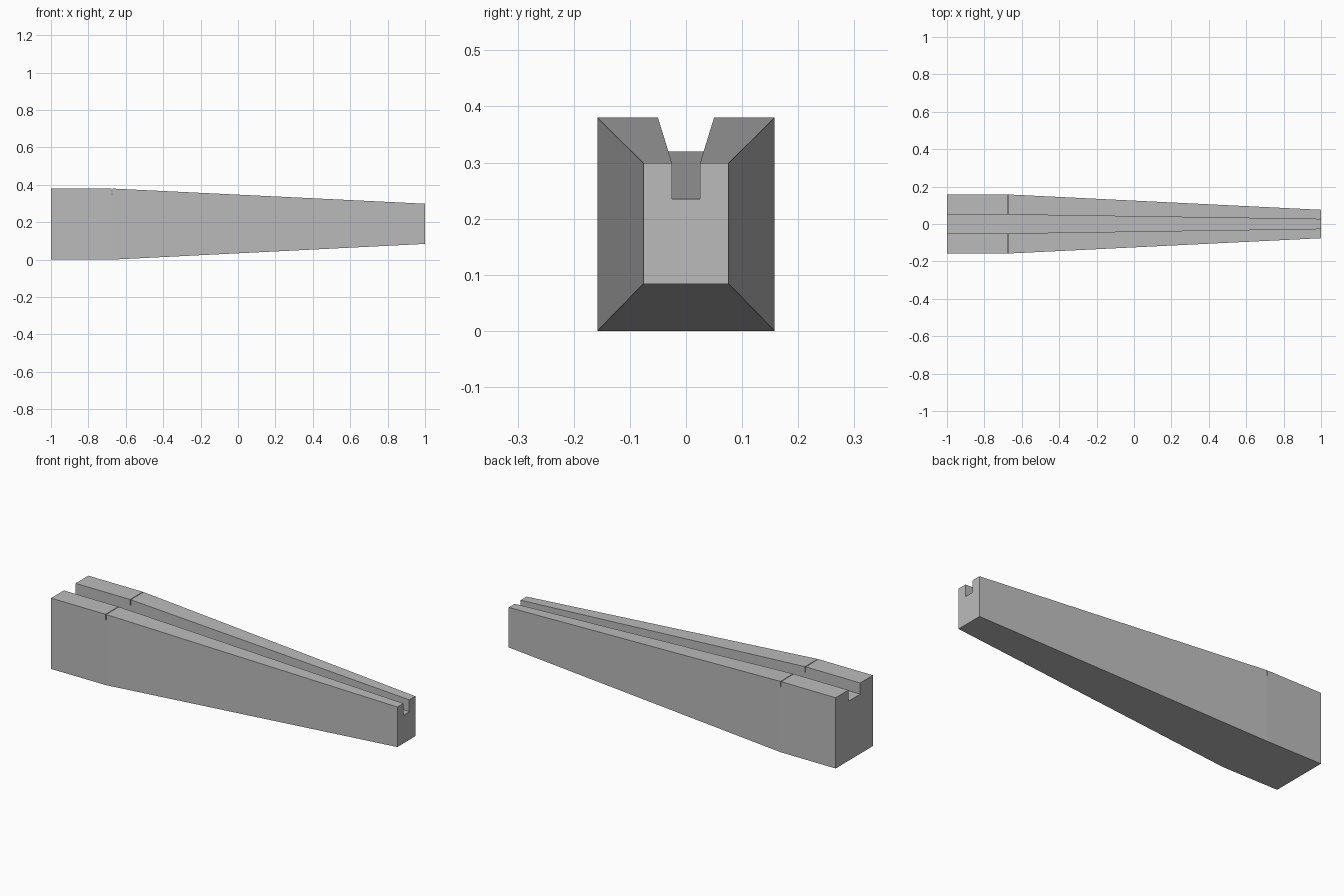
import bpy
import bmesh

cube = bpy.data.objects.get("Cube")
if cube:
    bpy.data.objects.remove(cube, do_unlink=True)

# Plain grey material
grey = bpy.data.materials.new("plain grey")
grey.use_nodes = True
colour = (0.5, 0.5, 0.5, 1)
grey.diffuse_color = colour
grey.node_tree.nodes["Principled BSDF"].inputs["Base Color"].default_value = colour

FOLD = -0.674


def u_section(bm, x, half, bottom, top, slot, floor):
    """Ring of a block cross-section with a slot open at the top."""
    right = [(half, bottom), (half, top), (slot, top), (slot, floor)]
    outline = right + [(-y, z) for y, z in reversed(right)]
    return [bm.verts.new((x, y, z)) for y, z in outline]


# Grooved beam: straight butt, then a long taper
bm = bmesh.new()
butt = (0.158, 0, 0.38, 0.05, 0.32)
tip = (0.076, 0.084, 0.299, 0.025, 0.235)
rings = [u_section(bm, x, *size) for x, size in ((-1, butt), (FOLD, butt), (1, tip))]
for a, b in zip(rings, rings[1:]):
    for i in range(len(a)):
        j = (i + 1) % len(a)
        bm.faces.new((a[i], a[j], b[j], b[i]))
bm.faces.new(rings[0])
bm.faces.new(rings[-1])
bmesh.ops.recalc_face_normals(bm, faces=bm.faces)
mesh = bpy.data.meshes.new("grooved_beam")
bm.to_mesh(mesh)
bm.free()
mesh.materials.append(grey)
beam = bpy.data.objects.new("grooved_beam", mesh)
bpy.context.collection.objects.link(beam)

# Hairline saw cut across both rails at the fold
bpy.ops.mesh.primitive_cube_add(size=1, location=(FOLD, 0, 0.4))
cutter = bpy.context.object
cutter.name = "saw_cut_cutter"
cutter.scale = (0.004, 0.5, 0.1)
cutter.hide_render = True
cutter.display_type = 'WIRE'
cutter.data.materials.append(grey)
cut = beam.modifiers.new("saw_cut", 'BOOLEAN')
cut.operation = 'DIFFERENCE'
cut.solver = 'EXACT'
cut.object = cutter
